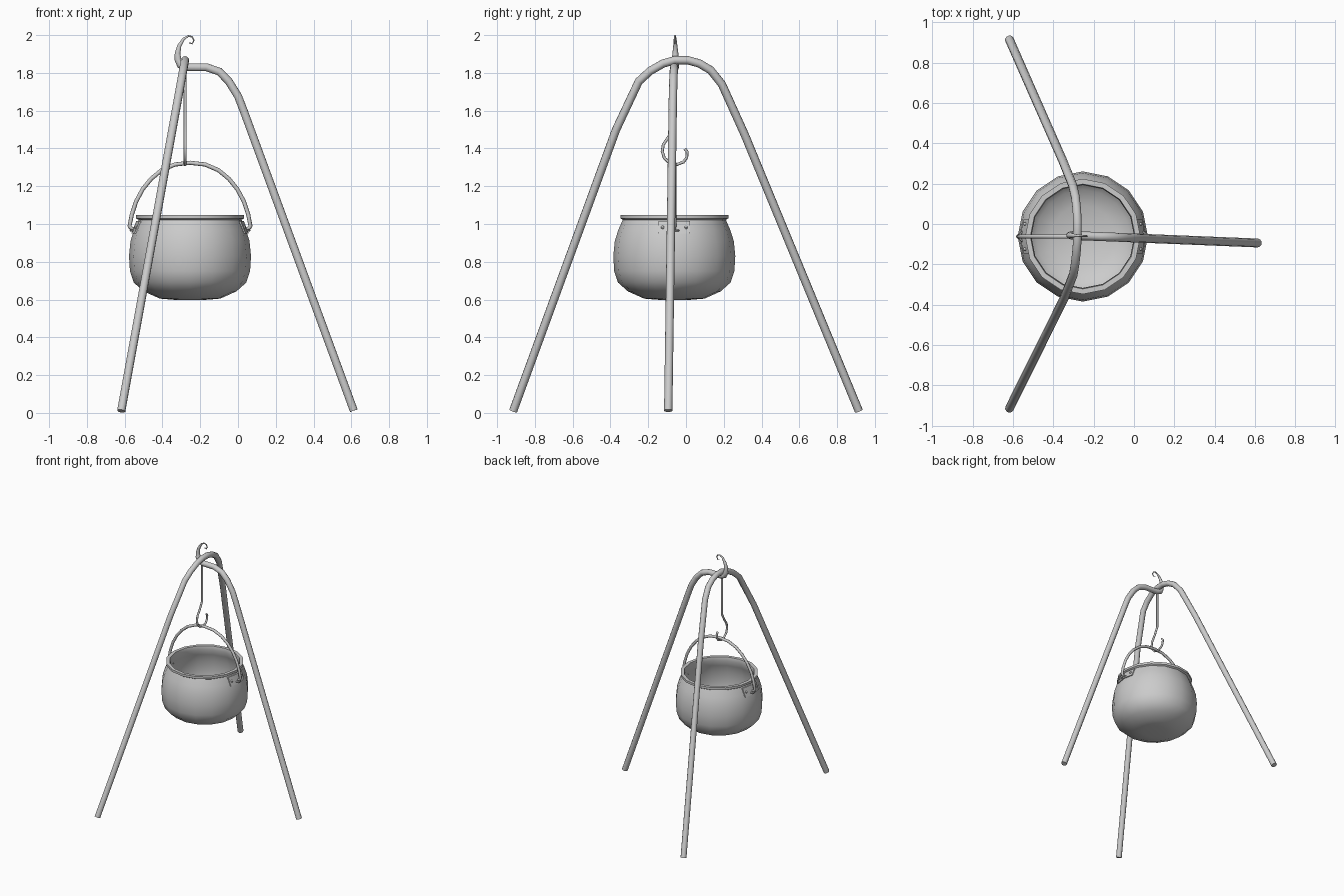
import bpy, bmesh, math

if "Cube" in bpy.data.objects:
    bpy.data.objects.remove(bpy.data.objects["Cube"])

CX, CY = -0.254, -0.062      # pot axis


def finish(name, mesh, angle=50):
    ob = bpy.data.objects.new(name, mesh)
    bpy.context.collection.objects.link(ob)
    bpy.ops.object.select_all(action='DESELECT')
    ob.select_set(True)
    bpy.context.view_layer.objects.active = ob
    bpy.ops.object.shade_smooth_by_angle(angle=math.radians(angle))
    return ob


def tube(name, pts, r, taper=None, res=3):
    """Round bar along a polyline, with an optional radius factor per point."""
    cu = bpy.data.curves.new(name + "_path", 'CURVE')
    cu.dimensions = '3D'
    cu.bevel_depth, cu.bevel_resolution, cu.use_fill_caps = r, res, True
    sp = cu.splines.new('POLY')
    sp.points.add(len(pts) - 1)
    for i, p in enumerate(pts):
        sp.points[i].co = (*p, 1)
        sp.points[i].radius = taper[i] if taper else 1
    tmp = bpy.data.objects.new(name + "_path", cu)
    bpy.context.collection.objects.link(tmp)
    bpy.context.view_layer.update()
    dg = bpy.context.evaluated_depsgraph_get()
    me = bpy.data.meshes.new_from_object(tmp.evaluated_get(dg))
    bpy.data.objects.remove(tmp)
    bm = bmesh.new()
    bm.from_mesh(me)
    bmesh.ops.remove_doubles(bm, verts=bm.verts, dist=1e-5)
    bm.to_mesh(me)
    bm.free()
    me.name = name
    return finish(name, me)


# Bent bar forming the two left legs, lying in a leaning plane
arch = [(-0.915, 0.01), (-0.37, 1.5), (-0.25, 1.755), (-0.19, 1.81), (-0.12, 1.85),
        (-0.06, 1.867), (0.01, 1.867), (0.07, 1.85), (0.13, 1.815), (0.19, 1.74),
        (0.31, 1.475), (0.915, 0.01)]
tube("arched_legs", [(-0.62 + 0.34 * z / 1.87, y, z) for y, z in arch], 0.022)

# Third leg: bends under the arch and ends in a tapered curl
leg = [(0.613, 0.012, 1), (0.03, 1.6, 1), (0.0, 1.677, 1), (-0.05, 1.757, 1),
       (-0.10, 1.807, 1), (-0.167, 1.83, 1), (-0.27, 1.83, 1), (-0.305, 1.842, 0.95),
       (-0.318, 1.87, 0.85), (-0.32, 1.905, 0.7), (-0.31, 1.945, 0.5),
       (-0.288, 1.98, 0.33), (-0.262, 1.996, 0.22), (-0.242, 1.99, 0.2),
       (-0.233, 1.972, 0.18), (-0.243, 1.954, 0.16), (-0.258, 1.96, 0.14)]
tube("hooked_leg", [(x, -0.057 - 0.037 * (x + 0.3) / 0.91, z) for x, z, _ in leg],
     0.022, [t for *_, t in leg])

# Hanging rod with hook
hook = [(-0.06, 1.82), (-0.06, 1.52), (-0.09, 1.465), (-0.12, 1.42), (-0.126, 1.385),
        (-0.115, 1.35), (-0.088, 1.324), (-0.05, 1.314), (-0.014, 1.328),
        (0.004, 1.352), (0.006, 1.383), (-0.006, 1.398)]
tube("hanging_hook", [(-0.28, y, z) for y, z in hook], 0.008, res=2)

# Pot: one profile, outside then inside, spun in 16 steps
profile = [(0, 0.598), (0.09, 0.599), (0.16, 0.605), (0.245, 0.643), (0.298, 0.69),
           (0.318, 0.75), (0.323, 0.83), (0.315, 0.91), (0.296, 0.97), (0.273, 1.022),
           (0.286, 1.03), (0.286, 1.048), (0.26, 1.048), (0.255, 1.02), (0.276, 0.97),
           (0.295, 0.91), (0.303, 0.83), (0.298, 0.76), (0.278, 0.70), (0.232, 0.66),
           (0.155, 0.626), (0, 0.618)]
bm = bmesh.new()
vs = [bm.verts.new((CX + r, CY, z)) for r, z in profile]
es = [bm.edges.new(p) for p in zip(vs, vs[1:])]
bmesh.ops.spin(bm, geom=vs + es, cent=(CX, CY, 0), axis=(0, 0, 1),
               angle=math.tau, steps=16, use_duplicate=False)
bmesh.ops.remove_doubles(bm, verts=bm.verts, dist=1e-4)
bmesh.ops.recalc_face_normals(bm, faces=bm.faces)
me = bpy.data.meshes.new("pot")
bm.to_mesh(me)
bm.free()
finish("pot", me)

# Bail handle: arc with ends turned inward into the ears
half = [(0.286, 0.945), (0.29, 0.972), (0.315, 0.98), (0.32, 0.99), (0.308, 1.05),
        (0.285, 1.12), (0.25, 1.185), (0.205, 1.24), (0.15, 1.285), (0.08, 1.315)]
path = half + [(0, 1.324)] + [(-x, z) for x, z in reversed(half)]
tube("handle", [(CX + x, CY, z) for x, z in path], 0.011,
     [0.7, 0.8, 0.9] + [1] * (len(path) - 6) + [0.9, 0.8, 0.7], res=2)

# Ears: bent plate, two rivets and an eye loop on each side
for s, side in ((1, "right"), (-1, "left")):
    bm = bmesh.new()
    grid = []
    for y in (-0.084, 0, 0.084):
        back = abs(y) * math.tan(math.pi / 16)
        grid.append([[bm.verts.new((CX + s * (r + o - back), CY + y, z))
                      for r, z in ((0.304, 0.95), (0.278, 1.015))] for o in (-0.003, 0.007)])
    for a, b in zip(grid, grid[1:]):
        loop = [(0, 0), (0, 1), (1, 1), (1, 0)]
        for (i, j), (k, l) in zip(loop, loop[1:] + loop[:1]):
            bm.faces.new((a[i][j], a[k][l], b[k][l], b[i][j]))
    for g in (grid[0], grid[-1]):
        bm.faces.new((g[0][0], g[0][1], g[1][1], g[1][0]))
    bmesh.ops.recalc_face_normals(bm, faces=bm.faces)
    for y in (-0.062, 0.062):
        res = bmesh.ops.create_uvsphere(bm, u_segments=8, v_segments=6, radius=0.009)
        bmesh.ops.translate(bm, verts=res["verts"], vec=(CX + s * 0.286, CY + y, 0.982))
    me = bpy.data.meshes.new(side + "_ear")
    bm.to_mesh(me)
    bm.free()
    finish(side + "_ear", me, 35)
    tube(side + "_eye", [(CX + s * (0.29 + 0.024 * math.sin(a)), CY + 0.024 * math.cos(a), 0.965)
                         for a in [math.pi * i / 8 for i in range(9)]], 0.006, res=1)
